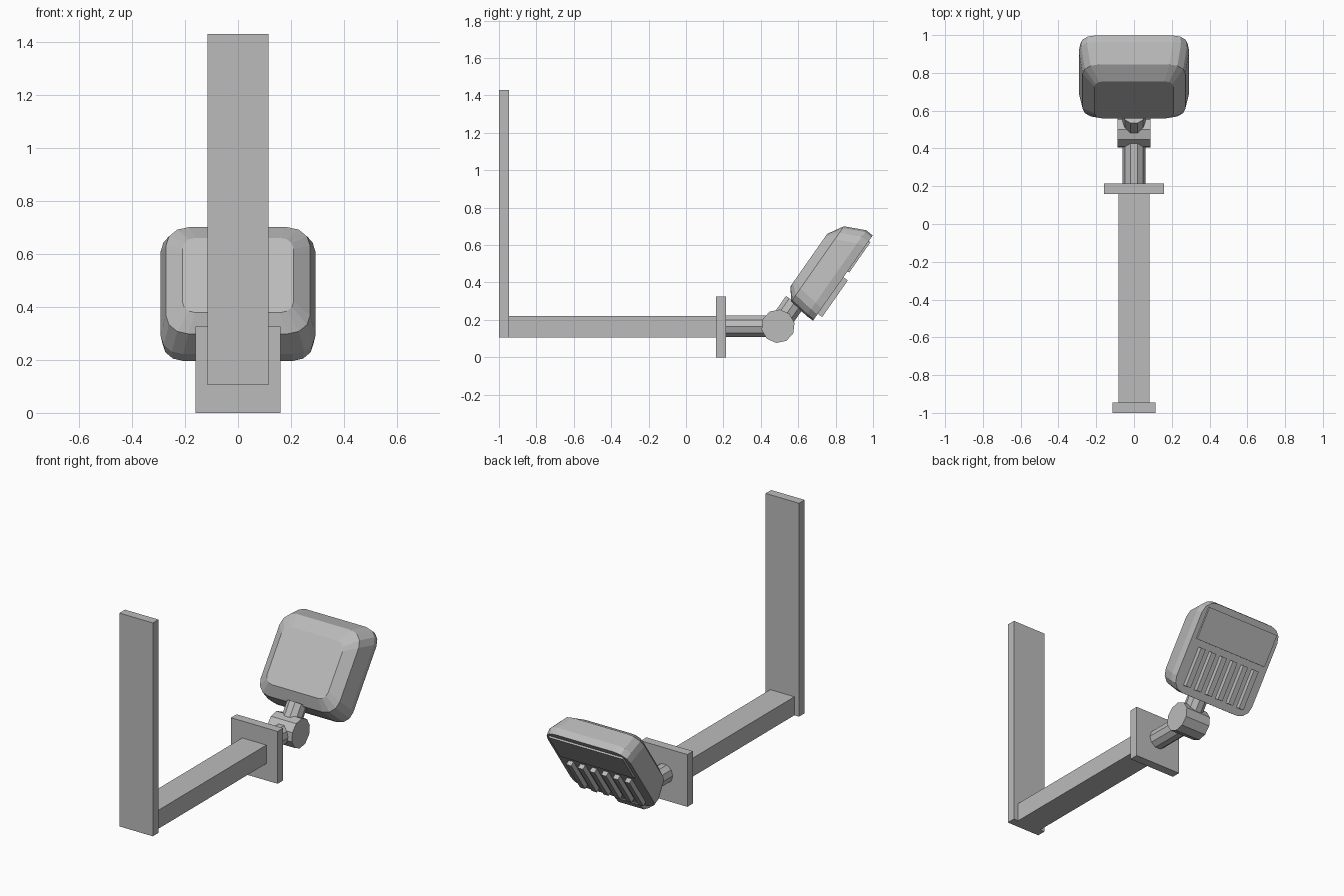
import bpy, bmesh, math
from mathutils import Matrix

if "Cube" in bpy.data.objects:
    bpy.data.objects.remove(bpy.data.objects["Cube"])

grey = bpy.data.materials.new("plain_grey")
grey.diffuse_color = (0.5, 0.5, 0.5, 1)
grey.use_nodes = True
grey.node_tree.nodes["Principled BSDF"].inputs["Base Color"].default_value = grey.diffuse_color
TILT = Matrix.Rotation(math.radians(55), 4, 'X')   # head frame: y runs up the head, -z out of its back


def finish(name, bm, matrix=Matrix()):
    bm.transform(matrix)
    bmesh.ops.recalc_face_normals(bm, faces=bm.faces)
    me = bpy.data.meshes.new(name)
    bm.to_mesh(me)
    bm.free()
    me.materials.append(grey)
    ob = bpy.data.objects.new(name, me)
    bpy.context.collection.objects.link(ob)


def box(name, x, y, z, matrix=Matrix()):
    bm = bmesh.new()
    size = [b - a for a, b in (x, y, z)]
    mid = [(a + b) / 2 for a, b in (x, y, z)]
    bmesh.ops.create_cube(bm, size=1, matrix=Matrix.Translation(mid) @ Matrix.Diagonal((*size, 1)))
    finish(name, bm, matrix)


def cylinder(name, radius, length, centre, turn, spin=0, matrix=Matrix()):
    bm = bmesh.new()
    bmesh.ops.create_cone(bm, cap_ends=True, segments=10, radius1=radius, radius2=radius, depth=length,
                          matrix=Matrix.Translation(centre) @ turn @ Matrix.Rotation(spin, 4, 'Z'))
    finish(name, bm, matrix)


def rounded_ring(bm, depth, low, high, half, r):
    verts = []
    for k, (sx, sy) in enumerate(((1, 1), (-1, 1), (-1, -1), (1, -1))):
        cx = sx * (half - r)
        cy = high - r if sy > 0 else low + r
        for i in range(4):
            a = math.radians(90 * k + 30 * i)
            verts.append(bm.verts.new((cx + r * math.cos(a), cy + r * math.sin(a), -depth)))
    return verts


# Wall strip, arm and square end plate
box("wall_strip", (-0.115, 0.115), (-1, -0.945), (0.105, 1.43))
box("arm", (-0.083, 0.083), (-0.945, 0.16), (0.105, 0.22))
box("end_plate", (-0.16, 0.16), (0.16, 0.215), (0, 0.325))

# Ten-sided stub, hinge barrel and neck
along_y = Matrix.Rotation(math.radians(-90), 4, 'X')
along_x = Matrix.Rotation(math.radians(90), 4, 'Y')
cylinder("stub", 0.06, 0.25, (0, 0.335, 0.165), along_y, math.radians(18))
cylinder("hinge", 0.09, 0.174, (0, 0.492, 0.166), along_x, math.radians(12))
cylinder("neck", 0.06, 0.16, (0, 0.495, -0.307), along_y, math.radians(18), TILT)

# Head shell, lofted through rounded rectangles from front to back
bm = bmesh.new()
rings = [rounded_ring(bm, *p) for p in (
    (0.240, 0.630, 0.974, 0.210, 0.05),
    (0.290, 0.567, 1.058, 0.272, 0.085),
    (0.400, 0.551, 1.109, 0.292, 0.085),
    (0.444, 0.550, 1.106, 0.285, 0.08))]
for a, b in zip(rings, rings[1:]):
    for i in range(len(a)):
        j = (i + 1) % len(a)
        bm.faces.new((a[i], a[j], b[j], b[i]))
bm.faces.new(rings[0])
bm.faces.new(rings[-1])
finish("head_shell", bm, TILT)

# Panel and six ribs on the back of the head
box("back_panel", (-0.255, 0.255), (0.872, 1.070), (-0.455, -0.43), TILT)
for i in range(6):
    x = -0.2 + 0.08 * i
    box(f"back_rib_{i + 1}", (x - 0.017, x + 0.017), (0.594, 0.833), (-0.473, -0.43), TILT)
